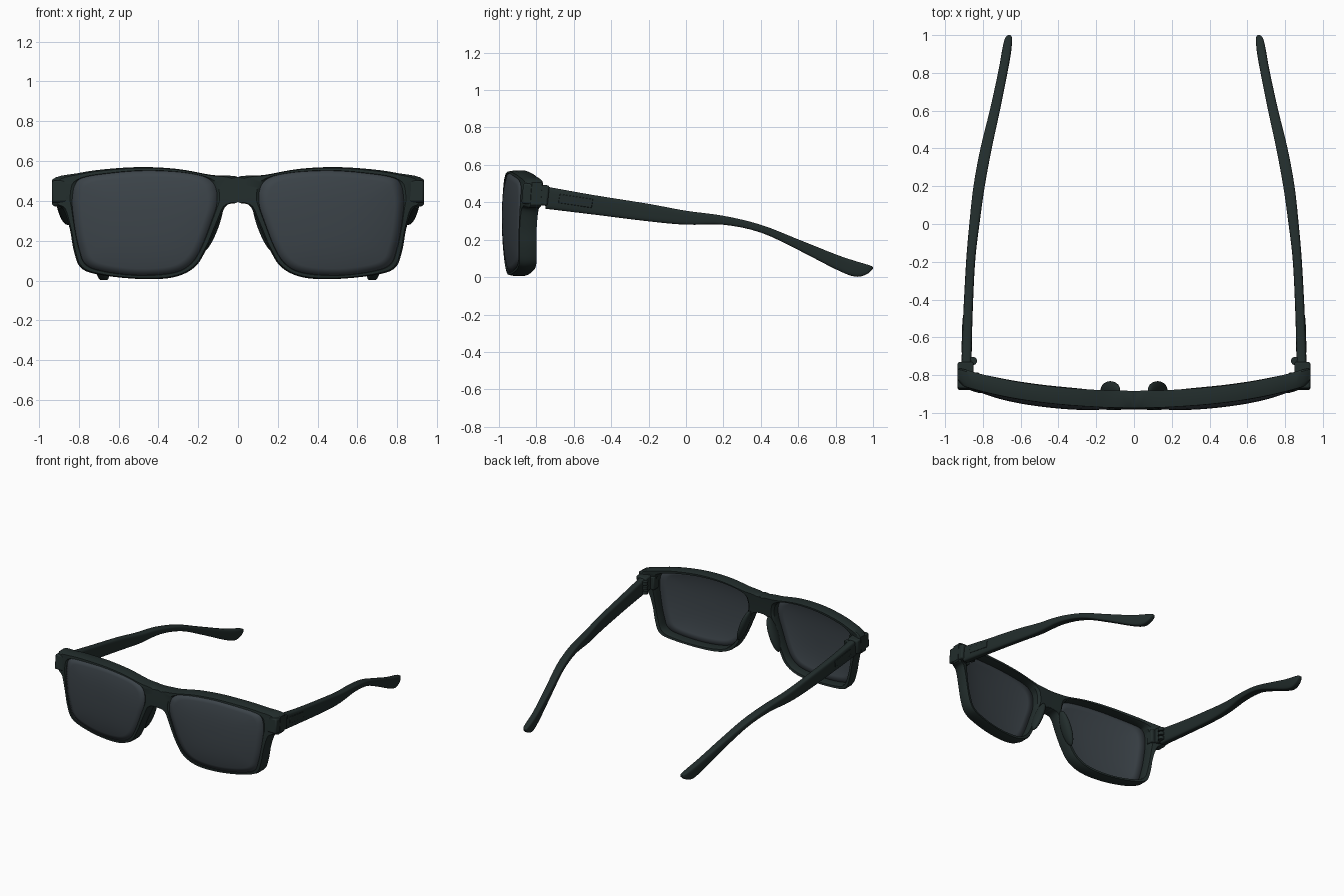
import bpy, bmesh, math
from mathutils import Vector, Matrix

cube = bpy.data.objects.get("Cube")
if cube:
    bpy.data.objects.remove(cube)


def material(name, rgb):
    mat = bpy.data.materials.new(name)
    mat.use_nodes = True
    mat.diffuse_color = (*rgb, 1)
    mat.node_tree.nodes["Principled BSDF"].inputs["Base Color"].default_value = (*rgb, 1)
    return mat


FRAME = material("dark green grey", (0.016, 0.026, 0.025))
LENS = material("smoke grey", (0.045, 0.057, 0.067))


def finish(name, bm, mat, bevel=0, angle=35):
    """Turn a half-side bmesh into a mirrored, smooth-shaded object."""
    bmesh.ops.recalc_face_normals(bm, faces=bm.faces)
    mesh = bpy.data.meshes.new(name)
    bm.to_mesh(mesh)
    bm.free()
    mesh.materials.append(mat)
    obj = bpy.data.objects.new(name, mesh)
    bpy.context.collection.objects.link(obj)
    if bevel:
        mod = obj.modifiers.new("Bevel", 'BEVEL')
        mod.width, mod.segments = bevel, 2
    mod = obj.modifiers.new("Mirror", 'MIRROR')
    mod.merge_threshold = 0.002
    bpy.ops.object.select_all(action='DESELECT')
    bpy.context.view_layer.objects.active = obj
    obj.select_set(True)
    bpy.ops.object.shade_smooth_by_angle(angle=math.radians(angle))
    return obj


def spline(points, steps, closed):
    """Catmull-Rom interpolation of points of any dimension."""
    n, out = len(points), []
    pick = (lambda i: points[i % n]) if closed else (lambda i: points[max(0, min(n - 1, i))])
    for i in range(n if closed else n - 1):
        for s in range(steps):
            t = s / steps
            out.append([0.5 * (2 * b + (c - a) * t + (2 * a - 5 * b + 4 * c - d) * t * t
                               + (3 * b - a - 3 * c + d) * t ** 3)
                        for a, b, c, d in zip(pick(i - 1), pick(i), pick(i + 1), pick(i + 2))])
    return out if closed else out + [list(points[-1])]


def bridge_rings(bm, rings, closed):
    """Quads between successive rings of vertices."""
    n = len(rings)
    for i in range(n if closed else n - 1):
        a, b = rings[i], rings[(i + 1) % n]
        for j in range(len(a)):
            k = (j + 1) % len(a)
            bm.faces.new((a[j], a[k], b[k], b[j]))


def front_y(x, z):
    """Wrapped, slightly domed face of the frame."""
    return -0.985 + 0.125 * (abs(x) / 0.93) ** 2.6 + 0.25 * (z - 0.3) ** 2


# Half frame outline: lens opening x, z paired with outer edge x, z
OUTLINE = [
    (.108, .41, 0, .395), (.112, .45, 0, .46), (.13, .49, 0, .52), (.185, .525, .13, .53),
    (.31, .545, .3, .56), (.485, .55, .48, .57), (.66, .535, .66, .56), (.775, .515, .8, .54),
    (.815, .48, .935, .505), (.828, .42, .935, .385), (.828, .36, .88, .36),
    (.815, .25, .845, .26), (.795, .16, .825, .15), (.765, .085, .79, .065),
    (.685, .05, .7, .03), (.51, .028, .5, .008), (.33, .04, .33, .015),
    (.24, .085, .22, .065), (.185, .17, .16, .155), (.135, .3, .105, .28), (.115, .36, .06, .375)]
loop = spline(OUTLINE, 5, True)

# Front frame: rim cross-section (share of width, depth) swept around the lens
SECTION = [(0, .075), (0, .012), (.15, 0), (.75, 0), (1, .025), (1, .08), (.85, .09), (.15, .09)]
bm = bmesh.new()
rings = []
for lx, lz, ox, oz in loop:
    ox = max(0, min(.935, ox))
    ring = []
    for t, depth in SECTION:
        if ox < .01 and t > .5:
            depth = 0 if depth < .05 else .09
        x, z = lx + (ox - lx) * t, lz + (oz - lz) * t
        ring.append(bm.verts.new((x, front_y(x, z) + depth, z)))
    rings.append(ring)
bridge_rings(bm, rings, True)
inner = [f for f in bm.faces if all(v.co.x < .001 for v in f.verts)]
bmesh.ops.delete(bm, geom=inner, context='FACES')
finish("front_frame", bm, FRAME)

# Lenses: domed sheets filling the openings
bm = bmesh.new()
centre = Vector((.47, .3))
rings = []
for i in range(8):
    scale = 1.01 * (1 - i / 8)
    ring = []
    for lx, lz, *_ in loop:
        p = centre.lerp(Vector((lx, lz)), scale)
        ring.append(bm.verts.new((p.x, front_y(*p) + .012 * scale ** 4 - .006, p.y)))
    rings.append(ring)
bridge_rings(bm, rings, False)
bm.faces.new(rings[-1])
lens = finish("lenses", bm, LENS)
shell = lens.modifiers.new("Thickness", 'SOLIDIFY')
shell.thickness = .02

# Temples: rounded section through stations y, centre x, top z, bottom z, half width
STATIONS = [
    (-.75, .887, .485, .365, .027), (-.5, .88, .44, .335, .025), (-.2, .865, .392, .298, .024),
    (0, .845, .355, .28, .027), (.2, .82, .328, .28, .03), (.4, .783, .28, .238, .03),
    (.6, .737, .202, .145, .027), (.8, .695, .122, .042, .025), (.9, .677, .088, .003, .025),
    (.96, .668, .07, .012, .022), (.99, .663, .06, .035, .016), (1, .661, .054, .045, .006)]
bm = bmesh.new()
rings = []
for y, cx, top, bottom, half in spline(STATIONS, 4, False):
    ring = []
    for i in range(20):
        a = math.tau * (i + .5) / 20
        c, s = math.cos(a), math.sin(a)
        x = cx + half * math.copysign(abs(c) ** .4, c)
        z = (top + bottom) / 2 + (top - bottom) / 2 * math.copysign(abs(s) ** .5, s)
        ring.append(bm.verts.new((x, y, z)))
    rings.append(ring)
bridge_rings(bm, rings, False)
for cap in (rings[0], rings[-1]):
    bm.faces.new(cap)
finish("temples", bm, FRAME, angle=50)


def box(name, centre, size, bevel, tilt=(0, 0)):
    """Mirrored bevelled box, tilted about x and z."""
    bm = bmesh.new()
    turn = Matrix.Rotation(tilt[1], 4, 'Z') @ Matrix.Rotation(tilt[0], 4, 'X')
    bmesh.ops.create_cube(bm, size=1, matrix=Matrix.Translation(centre) @ turn
                          @ Matrix.Diagonal((*size, 1)))
    return finish(name, bm, FRAME, bevel)


# Corner blocks joining frame and temples, with an inner step
box("end_pieces", (.891, -.805, .442), (.085, .14, .11), .01, (-.1, 0))
box("inner_steps", (.845, -.815, .435), (.05, .06, .1), .008)

# Thin badge panels on the outer sides
box("side_panels", (.907, -.59, .407), (.008, .18, .048), .003, (-.15, .03))

# Hinge knuckles behind the corners
for i, z in enumerate((.39, .425, .46)):
    bm = bmesh.new()
    bmesh.ops.create_cone(bm, cap_ends=True, segments=16, radius1=.022, radius2=.022, depth=.024,
                          matrix=Matrix.Translation((.853, -.725, z)))
    finish(f"hinge_knuckles_{i + 1}", bm, FRAME)

# Nose pads behind the inner rims
bm = bmesh.new()
bmesh.ops.create_uvsphere(bm, u_segments=20, v_segments=12, radius=1,
                          matrix=Matrix.Translation((.125, -.878, .27))
                          @ Matrix.Rotation(-.36, 4, 'Y') @ Matrix.Diagonal((.026, .046, .13, 1)))
finish("nose_pads", bm, FRAME)
